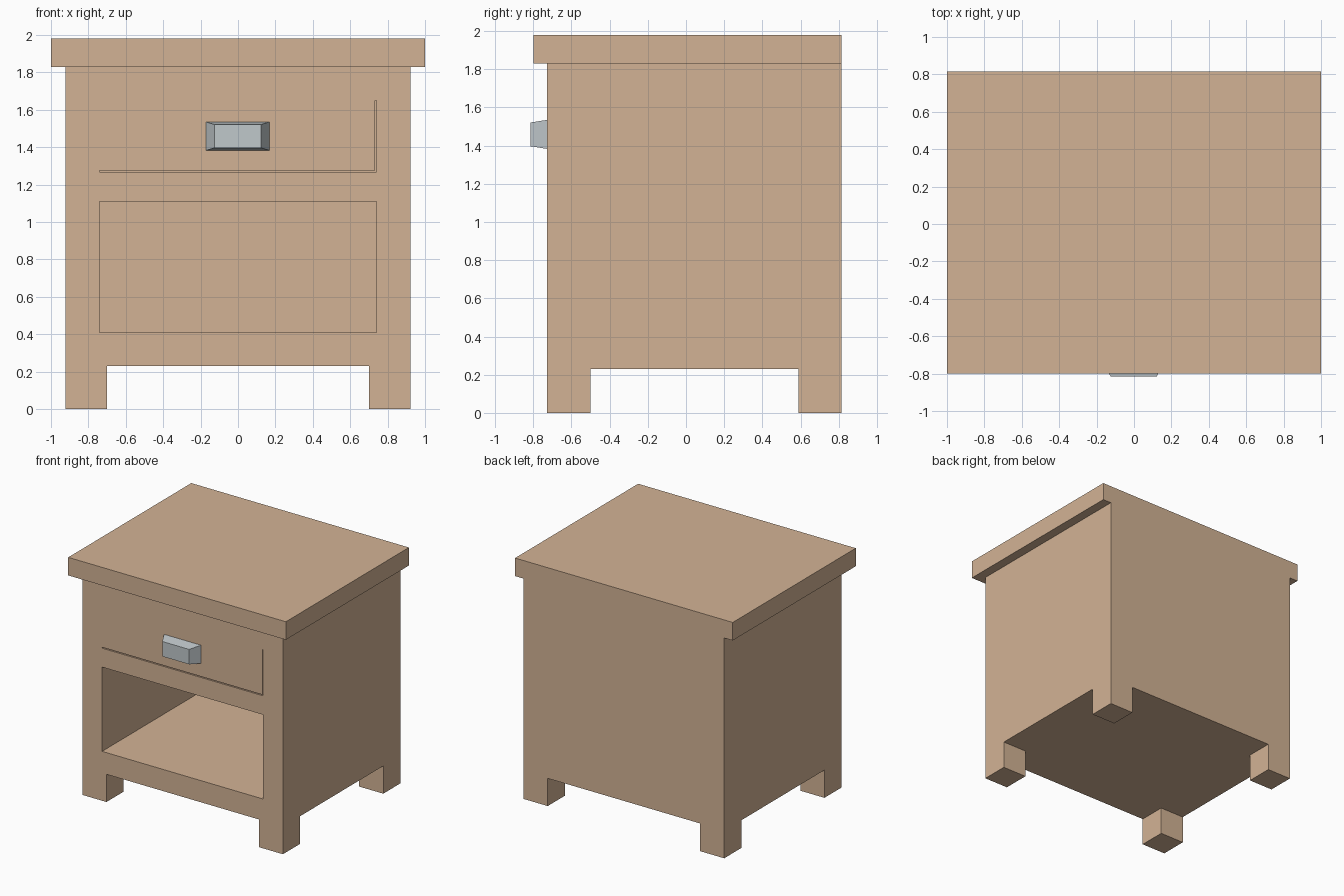
import bpy
import bmesh

if "Cube" in bpy.data.objects:
    bpy.data.objects.remove(bpy.data.objects["Cube"])


def material(name, color):
    mat = bpy.data.materials.new(name)
    mat.diffuse_color = (*color, 1)
    mat.use_nodes = True
    mat.node_tree.nodes["Principled BSDF"].inputs["Base Color"].default_value = mat.diffuse_color
    return mat


wood = material("wood", (0.65, 0.45, 0.30))
metal = material("metal", (0.53, 0.58, 0.60))


def box(name, x, y, z, mat=wood):
    """Axis-aligned box from (min, max) ranges."""
    bm = bmesh.new()
    bmesh.ops.create_cube(bm, size=1)
    for v in bm.verts:
        v.co = [r[0] if c < 0 else r[1] for c, r in zip(v.co, (x, y, z))]
    mesh = bpy.data.meshes.new(name)
    bm.to_mesh(mesh)
    bm.free()
    obj = bpy.data.objects.new(name, mesh)
    bpy.context.collection.objects.link(obj)
    mesh.materials.append(mat)
    return obj


def cut(target, x, y, z):
    """Subtract a box from the target and discard the cutter."""
    cutter = box("cutter", x, y, z)
    cutter.hide_render = True
    mod = target.modifiers.new("cut", 'BOOLEAN')
    mod.operation = 'DIFFERENCE'
    mod.solver = 'EXACT'
    mod.object = cutter
    bpy.context.view_layer.objects.active = target
    bpy.ops.object.modifier_apply(modifier=mod.name)
    bpy.data.objects.remove(cutter)


FRONT, BACK = -0.727, 0.815

# Cabinet with four legs left standing by two crossing cuts
cabinet = box("cabinet", (-0.922, 0.922), (FRONT, BACK), (0, 1.83))
cut(cabinet, (-0.70, 0.70), (-2, 2), (-1, 0.23))
cut(cabinet, (-2, 2), (-0.50, 0.59), (-1, 0.23))

# Open shelf
cut(cabinet, (-0.74, 0.74), (-1, 0.63), (0.41, 1.11))

# Drawer recess and flush drawer front, with a thin gap below and on the right
cut(cabinet, (-0.74, 0.74), (-1, FRONT + 0.15), (1.267, 1.65))
box("drawer_front", (-0.74, 0.732), (FRONT, FRONT + 0.15), (1.275, 1.65))

# Top board, flush with the back
box("top_board", (-1, 1), (-0.80, BACK), (1.83, 1.98))

# Tapered handle
handle = box("drawer_handle", (-0.171, 0.168), (-0.815, FRONT), (1.383, 1.535), metal)
for v in handle.data.vertices:
    if v.co.y < -0.8:
        v.co.x = -0.125 if v.co.x < 0 else 0.122
        v.co.z = 1.397 if v.co.z < 1.45 else 1.521
